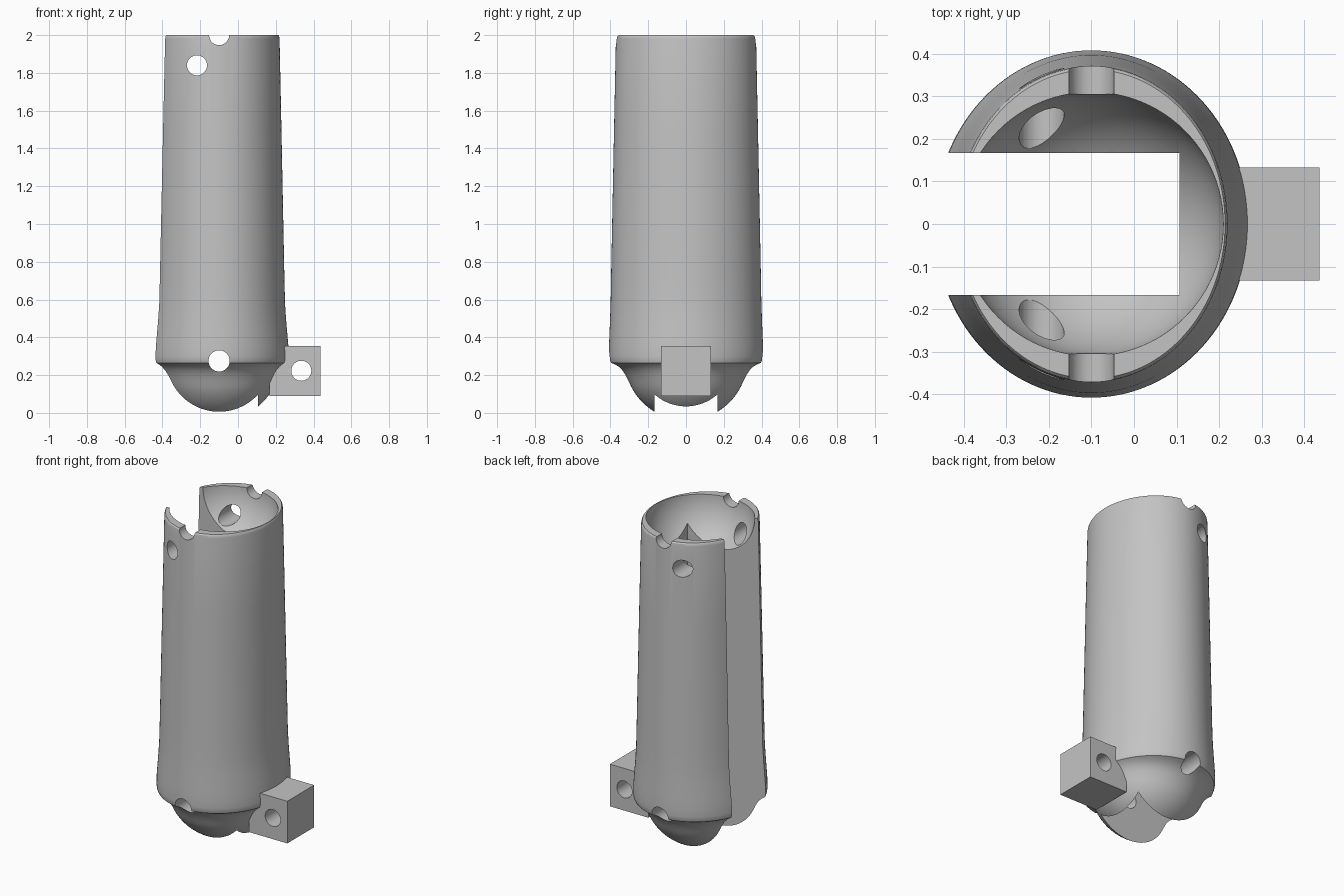
import bpy
import bmesh
import math

AXIS_X = -0.1
SEGMENTS = 128

if "Cube" in bpy.data.objects:
    bpy.data.objects.remove(bpy.data.objects["Cube"], do_unlink=True)

grey = bpy.data.materials.new("plain grey")
grey.use_nodes = True
colour = (0.55, 0.55, 0.55, 1)
grey.diffuse_color = colour
grey.node_tree.nodes["Principled BSDF"].inputs["Base Color"].default_value = colour


def make_loft(name, rings):
    """Solid made of stacked ellipses, each given as (z, x radius, y radius)."""
    bm = bmesh.new()
    loops = []
    for z, rx, ry in rings:
        angles = [2 * math.pi * i / SEGMENTS for i in range(SEGMENTS)]
        loops.append([bm.verts.new((AXIS_X + rx * math.cos(a), ry * math.sin(a), z))
                      for a in angles])
    for low, high in zip(loops, loops[1:]):
        for i in range(SEGMENTS):
            j = (i + 1) % SEGMENTS
            bm.faces.new((low[i], low[j], high[j], high[i]))
    bm.faces.new(loops[0][::-1])
    bm.faces.new(loops[-1])
    mesh = bpy.data.meshes.new(name)
    bm.to_mesh(mesh)
    bm.free()
    obj = bpy.data.objects.new(name, mesh)
    bpy.context.collection.objects.link(obj)
    return obj


def make_box(name, low, high):
    centre = [(a + b) / 2 for a, b in zip(low, high)]
    bpy.ops.mesh.primitive_cube_add(size=1, location=centre)
    obj = bpy.context.object
    obj.name = name
    obj.scale = [b - a for a, b in zip(low, high)]
    bpy.ops.object.transform_apply(location=False, rotation=False, scale=True)
    return obj


def make_drill(x, z, radius=0.053):
    bpy.ops.mesh.primitive_cylinder_add(vertices=48, radius=radius, depth=1.2,
                                        location=(x, 0, z), rotation=(math.pi / 2, 0, 0))
    return bpy.context.object


def activate(obj):
    bpy.ops.object.select_all(action="DESELECT")
    obj.select_set(True)
    bpy.context.view_layer.objects.active = obj


def cut(obj, cutter):
    mod = obj.modifiers.new("cut", "BOOLEAN")
    mod.operation = "DIFFERENCE"
    mod.solver = "EXACT"
    mod.object = cutter
    activate(obj)
    bpy.ops.object.modifier_apply(modifier=mod.name)
    bpy.data.objects.remove(cutter, do_unlink=True)


def finish(obj):
    obj.data.materials.clear()
    obj.data.materials.append(grey)
    activate(obj)
    bpy.ops.object.shade_smooth_by_angle(angle=math.radians(30))


# Solid body: rounded lower knuckle, flared lip, tapering shaft
dome_radius, dome_z = 0.325, 0.285
rings = []
for step in range(1, 18):
    a = math.radians(4 * step)
    r = dome_radius * math.sin(a)
    rings.append((dome_z - dome_radius * math.cos(a), r, r))
rings += [
    (0.20, 0.316, 0.32), (0.225, 0.328, 0.337), (0.245, 0.343, 0.36),
    (0.257, 0.355, 0.382), (0.265, 0.365, 0.401), (0.275, 0.368, 0.406),
    (0.30, 0.369, 0.408), (0.35, 0.367, 0.408), (0.42, 0.361, 0.405),
    (0.50, 0.354, 0.402), (0.58, 0.349, 0.399), (0.70, 0.346, 0.397),
    (1.0, 0.340, 0.391), (1.5, 0.330, 0.381), (1.98, 0.320, 0.371),
    (1.993, 0.318, 0.369), (2.0, 0.314, 0.363),
]
body = make_loft("segment_body", rings)

# Ball socket in the top
bpy.ops.mesh.primitive_uv_sphere_add(segments=96, ring_count=48, radius=0.31,
                                     location=(AXIS_X, 0, 2.003))
cut(body, bpy.context.object)

# Full-height slot, then hinge holes and cord hole
cut(body, make_box("slot", (-1, -0.167, -0.5), (0.107, 0.167, 2.5)))
for x, z, radius in [(AXIS_X, 0.275, 0.056), (AXIS_X, 2.0, 0.053), (-0.217, 1.84, 0.053)]:
    cut(body, make_drill(x, z, radius))
finish(body)

# Side lug with its own cross hole
lug = make_box("side_lug", (0.168, -0.133, 0.09), (0.436, 0.133, 0.355))
cut(lug, make_drill(0.335, 0.223))
finish(lug)
